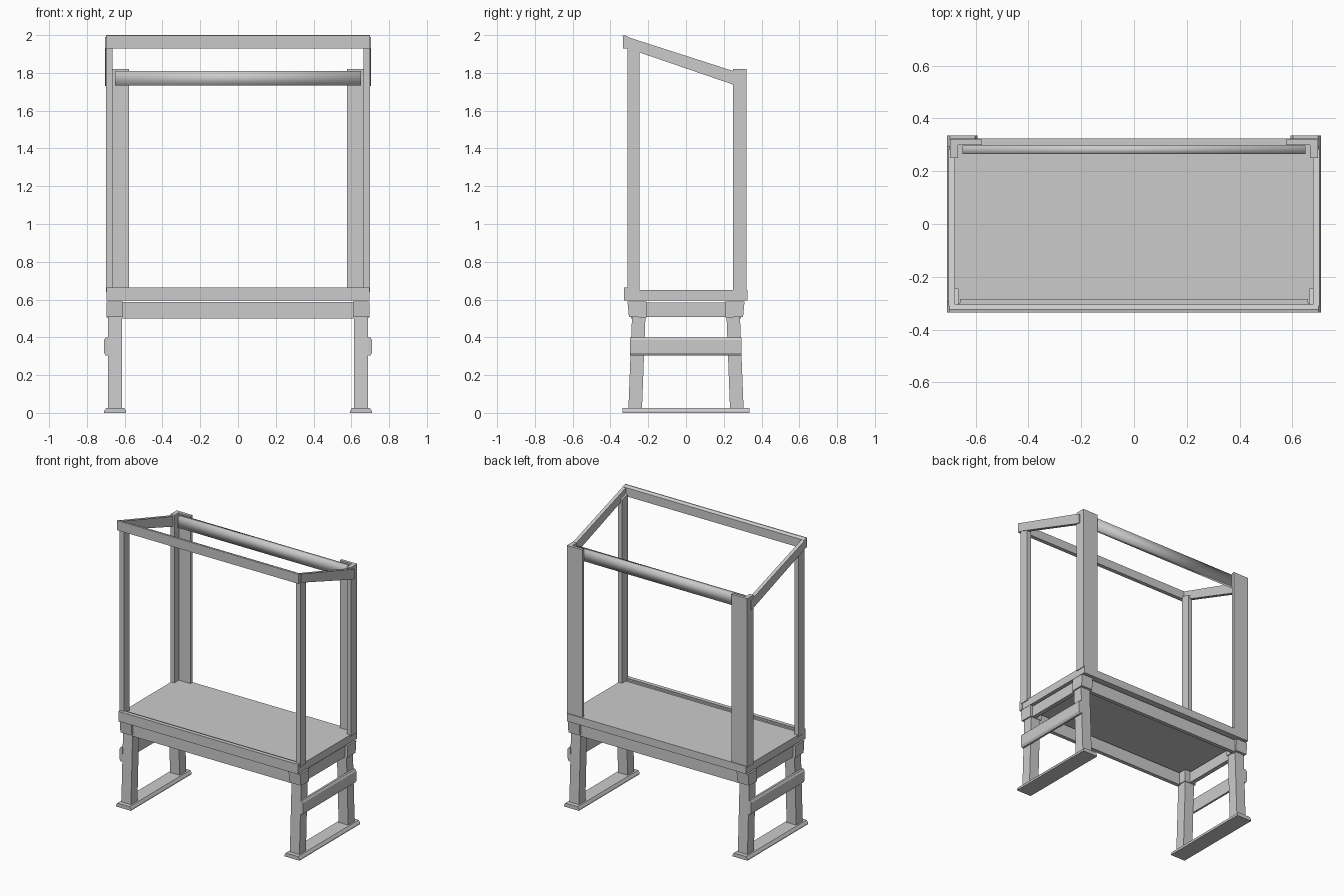
import bpy, bmesh

if "Cube" in bpy.data.objects:
    bpy.data.objects.remove(bpy.data.objects["Cube"])


def prism(name, profile, lo, hi, axis='X', mirror=False, inset=(0, 0)):
    """Extrude a 2D profile along an axis (X: profile is y,z; Y: x,z; Z: x,y).
    mirror copies the part across x = 0."""
    def place(u, v, w):
        return {'X': (w, u, v), 'Y': (u, w, v), 'Z': (u, v, w)}[axis]
    bm = bmesh.new()
    rings = [[bm.verts.new(place(u, v, w)) for u, v in profile] for w in (lo, hi)]
    n = len(profile)
    bm.faces.new(rings[0])
    bm.faces.new(rings[1][::-1])
    for i in range(n):
        j = (i + 1) % n
        bm.faces.new((rings[0][i], rings[1][i], rings[1][j], rings[0][j]))
    bmesh.ops.recalc_face_normals(bm, faces=bm.faces[:])
    me = bpy.data.meshes.new(name)
    bm.to_mesh(me)
    bm.free()
    ob = bpy.data.objects.new(name, me)
    bpy.context.collection.objects.link(ob)
    if mirror:
        m = ob.modifiers.new("mirror", 'MIRROR')
        m.use_axis[0] = True
        m.use_mirror_merge = False
    return ob


def box(name, x, y, z, mirror=False):
    prof = [(y[0], z[0]), (y[1], z[0]), (y[1], z[1]), (y[0], z[1])]
    return prism(name, prof, x[0], x[1], 'X', mirror)


# feet: planks with a bevelled upper edge
prism("foot", [(0.593, 0), (0.709, 0), (0.709, 0.01), (0.698, 0.026), (0.603, 0.026), (0.593, 0.01)],
      -0.335, 0.335, 'Y', True)

# splayed legs, caps at leg tops, long aprons
for s, end in ((-1, "front"), (1, "back")):
    prism(end + "_leg", [(s * 0.305, 0.02), (s * 0.233, 0.02), (s * 0.212, 0.58), (s * 0.283, 0.58)],
          0.614, 0.688, 'X', True)
    prism(end + "_leg_cap", [(s * 0.302, 0.508), (s * 0.21, 0.505), (s * 0.21, 0.59), (s * 0.310, 0.59)],
          0.608, 0.697, 'X', True)
    box(end + "_apron", (-0.615, 0.615), sorted((s * 0.265, s * 0.292)), (0.50, 0.588))

# end rails under the table and lower stretchers outside the legs
box("end_rail", (0.65, 0.68), (-0.25, 0.25), (0.508, 0.585), True)
prism("side_stretcher", [(0.686, 0.303), (0.70, 0.303), (0.709, 0.318), (0.709, 0.386), (0.70, 0.40), (0.686, 0.40)],
      -0.296, 0.293, 'Y', True)

# table top with front board and inner lip
box("table_top", (-0.692, 0.692), (-0.315, 0.325), (0.596, 0.65))
box("front_board", (-0.695, 0.695), (-0.328, -0.30), (0.596, 0.665))
box("front_lip", (-0.66, 0.66), (-0.302, -0.285), (0.645, 0.66))

# uprights: slim front posts, L-shaped back posts
prism("front_post", [(-0.31, 0.64), (-0.245, 0.64), (-0.245, 1.93), (-0.31, 1.95)],
      0.665, 0.698, 'X', True)
prism("back_post", [(0.577, 0.30), (0.667, 0.30), (0.667, 0.25), (0.697, 0.25), (0.697, 0.32), (0.577, 0.32)],
      0.64, 1.82, 'Z', True)

# sloping side rails, front header and back crossbar
prism("sloping_side_rail", [(-0.31, 1.93), (0.25, 1.738), (0.285, 1.73), (0.285, 1.795), (0.25, 1.81), (-0.31, 1.99)],
      0.678, 0.703, 'X', True)
prism("front_header", [(-0.333, 1.965), (-0.312, 1.93), (-0.305, 1.93), (-0.305, 1.99), (-0.325, 2.0), (-0.335, 1.998), (-0.333, 1.93)][1:],
      -0.70, 0.70)
bar = box("back_crossbar", (-0.65, 0.65), (0.265, 0.298), (1.732, 1.81))
for p in bar.data.polygons:
    p.use_smooth = True
